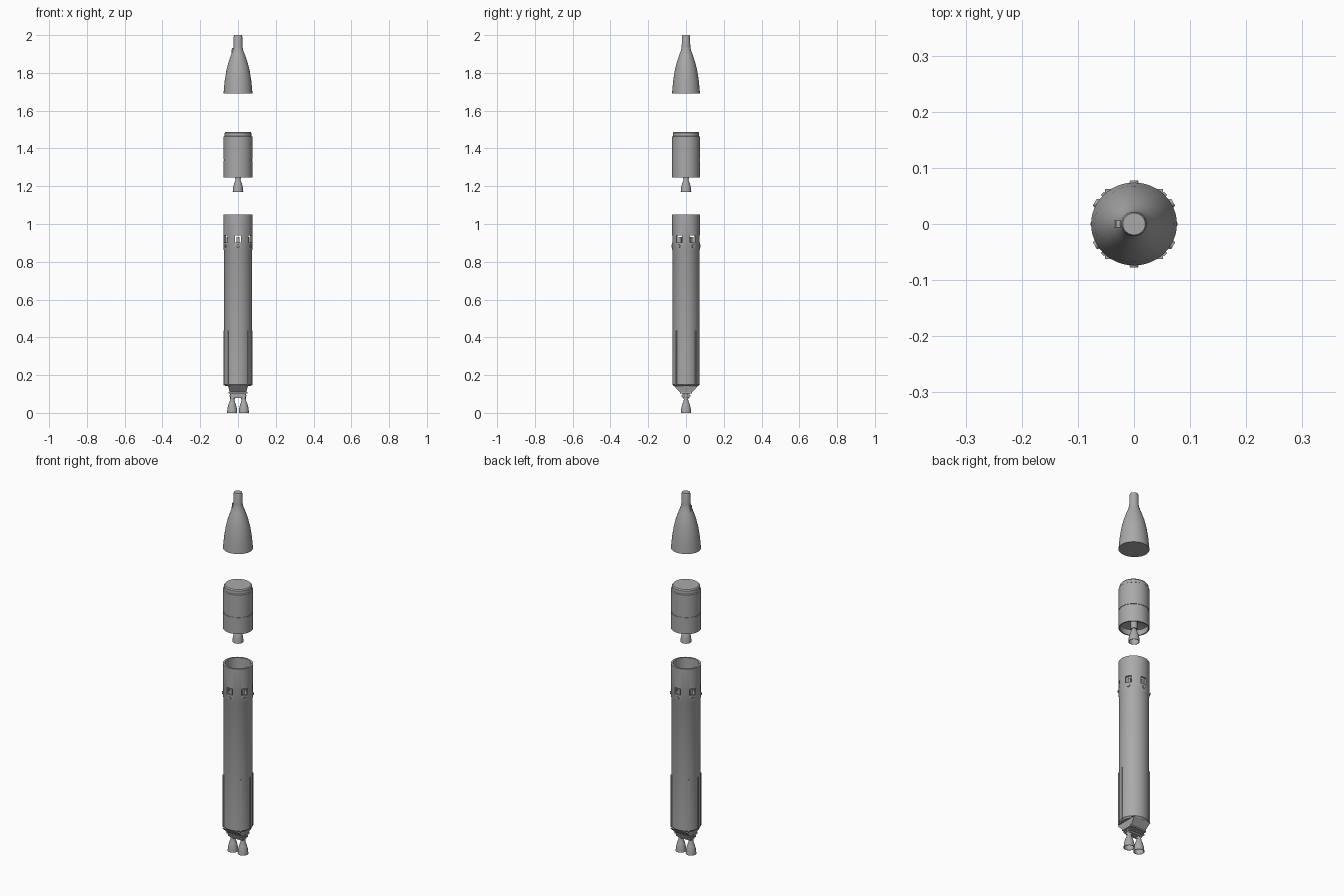
import bpy, bmesh, math
from mathutils import Matrix, Vector

cube = bpy.data.objects.get("Cube")
if cube:
    bpy.data.objects.remove(cube, do_unlink=True)

grey = bpy.data.materials.new("plain grey")
grey.use_nodes = True
tone = (0.4, 0.4, 0.4, 1)
grey.diffuse_color = tone
grey.node_tree.nodes["Principled BSDF"].inputs["Base Color"].default_value = tone

R = 0.0765      # hull radius
FLAT = 0.965    # hull is a touch narrower front to back


def finish(name, bm, smooth=True):
    bmesh.ops.remove_doubles(bm, verts=bm.verts, dist=1e-6)
    bmesh.ops.recalc_face_normals(bm, faces=bm.faces)
    mesh = bpy.data.meshes.new(name)
    bm.to_mesh(mesh)
    bm.free()
    mesh.materials.append(grey)
    obj = bpy.data.objects.new(name, mesh)
    bpy.context.collection.objects.link(obj)
    if smooth:
        bpy.ops.object.select_all(action='DESELECT')
        obj.select_set(True)
        bpy.context.view_layer.objects.active = obj
        bpy.ops.object.shade_smooth_by_angle(angle=math.radians(30))
    return obj


def lathe(name, profile, squash=FLAT, at=(0, 0), steps=48):
    """Spin a (radius, height) profile around the vertical axis."""
    bm = bmesh.new()
    verts = [bm.verts.new((r, 0, z)) for r, z in profile]
    edges = [bm.edges.new(pair) for pair in zip(verts, verts[1:])]
    bmesh.ops.spin(bm, geom=verts + edges, axis=(0, 0, 1), cent=(0, 0, 0),
                   angle=math.tau, steps=steps, use_duplicate=False)
    for v in bm.verts:
        v.co.y *= squash
        v.co.x += at[0]
        v.co.y += at[1]
    return finish(name, bm)


def block(name, size, loc, angle=0, taper=(1, 1)):
    """Box turned about z; taper scales its lower face."""
    bm = bmesh.new()
    bmesh.ops.create_cube(bm, size=1)
    for v in bm.verts:
        if v.co.z < 0:
            v.co.x *= taper[0]
            v.co.y *= taper[1]
        v.co = Matrix.Rotation(angle, 3, 'Z') @ (v.co * Vector(size)) + Vector(loc)
    return finish(name, bm, False)


def around(angle, radius, z):
    return (radius * math.cos(angle), radius * math.sin(angle) * FLAT, z)


def nozzle(name, base, height, radius, x=0):
    shape = [(0, 0.9), (0.75, 0.55), (0.9, 0), (1, 0), (0.93, 0.3),
             (0.72, 0.62), (0.45, 0.85), (0.42, 1), (0, 1)]
    lathe(name, [(r * radius, base + h * height) for r, h in shape], 1, (x, 0), 32)


# Nose fairing with its cap and side pod
lathe("nose_fairing", [(0, 1.69), (R, 1.69), (0.0745, 1.715), (0.07, 1.76),
      (0.062, 1.81), (0.051, 1.855), (0.037, 1.895), (0.027, 1.92),
      (0.0235, 1.94), (0.0225, 1.993), (0.02, 2), (0, 2)])
block("nose_side_pod", (0.012, 0.012, 0.03), (-0.026, 0, 1.918), 0, (1.6, 1))

# Upper stage: closed top, grooved side, hollow underneath
lathe("upper_stage", [(0, 1.488), (0.066, 1.488), (0.071, 1.482), (0.072, 1.465),
      (R, 1.462), (R, 1.342), (0.074, 1.342), (0.074, 1.336), (R, 1.336),
      (R, 1.245), (0.07, 1.245), (0.07, 1.275), (0.02, 1.29), (0, 1.29)])
nozzle("upper_engine_bell", 1.17, 0.075, 0.028)
lathe("upper_engine_mount", [(0, 1.29), (0.016, 1.29), (0.016, 1.24), (0, 1.24)], 1)

# Lower stage: hollow interstage on top of a long tank
body = lathe("lower_stage_hull", [(0, 0.142), (0.066, 0.142), (0.0745, 0.15),
      (0.0745, 0.86), (R, 0.865), (R, 1.05), (0.066, 1.05), (0.066, 0.865),
      (0.05, 0.888), (0.025, 0.9), (0, 0.903)])

# Interstage openings
for i in range(6):
    a = math.tau * i / 6 + math.pi / 2
    cutter = block("opening_cutter", (0.06, 0.032, 0.036), around(a, R, 0.92), a)
    cutter.hide_render = True
    cut = body.modifiers.new("opening", 'BOOLEAN')
    cut.object = cutter
    cut.solver = 'EXACT'
    bpy.context.view_layer.objects.active = body
    bpy.ops.object.modifier_apply(modifier=cut.name)
    bpy.data.objects.remove(cutter, do_unlink=True)
    # Equipment box behind the opening and a round port below it
    block("equipment_box", (0.012, 0.014, 0.03), around(a, 0.061, 0.915), a)
    bm = bmesh.new()
    turn = Matrix.Rotation(a, 4, 'Z') @ Matrix.Rotation(math.pi / 2, 4, 'Y')
    bmesh.ops.create_cone(bm, cap_ends=True, segments=16, radius1=0.009, radius2=0.007,
                          depth=0.008, matrix=Matrix.Translation(around(a, R, 0.883)) @ turn)
    finish("round_port", bm)

# Long conduits down the tank
for i in range(4):
    a = math.tau * (i + 0.5) / 4
    block("tank_conduit", (0.008, 0.008, 0.29), around(a, 0.0755, 0.29), a)
for side in (-1, 1):
    block("side_conduit", (0.004, 0.006, 0.29), (side * 0.0755, 0, 0.29))

# Thrust frame, stacked plates and the twin engines
block("thrust_frame", (0.104, 0.125, 0.034), (0, 0, 0.125), 0, (0.84, 0.5))
block("upper_mount_plate", (0.098, 0.066, 0.008), (0, 0, 0.107))
block("mount_core", (0.078, 0.036, 0.03), (0, 0, 0.094))
block("lower_mount_plate", (0.09, 0.05, 0.007), (0, 0, 0.091))
for side in (-1, 1):
    nozzle("engine_bell", 0, 0.075, 0.027, side * 0.031)
    lathe("engine_chamber", [(0, 0.1), (0.014, 0.1), (0.014, 0.08),
          (0.011, 0.07), (0, 0.07)], 1, (side * 0.029, 0), 24)
